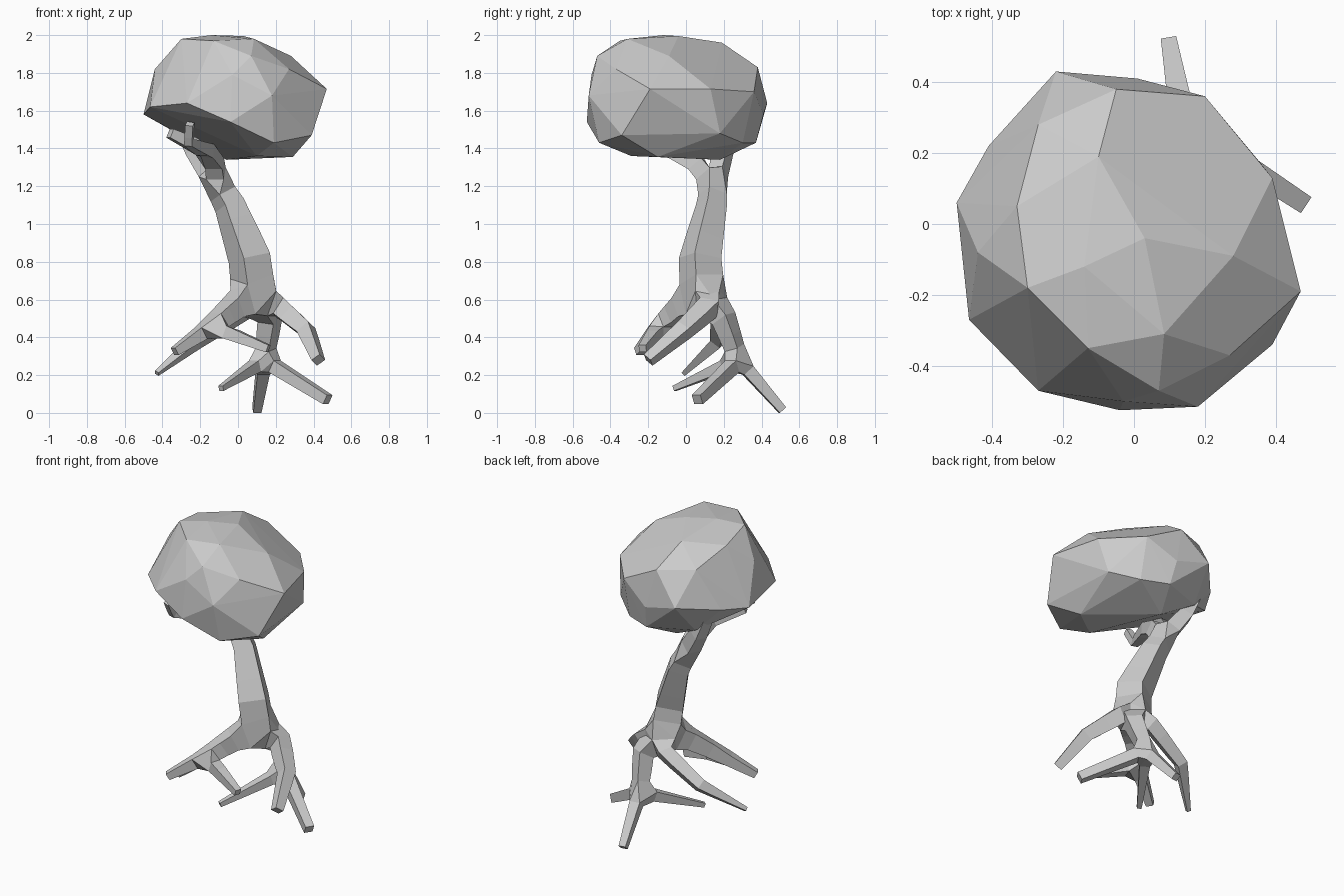
import bpy, bmesh


def make_object(name, mesh):
    ob = bpy.data.objects.new(name, mesh)
    bpy.context.collection.objects.link(ob)
    return ob


# Canopy: faceted, lopsided blob as the hull of its corner points
top = [(-.14, -.12, 2.0), (.03, -.04, 1.995), (-.3, -.18, 1.98), (-.13, -.35, 1.97),
       (.085, -.31, 1.98), (-.1, .19, 1.96), (-.33, .05, 1.94), (.07, -.47, 1.89),
       (.28, -.09, 1.89), (-.05, .38, 1.83), (-.27, .28, 1.85), (-.44, -.08, 1.82),
       (.27, -.37, 1.82), (-.03, -.5, 1.79)]
rim = [(-.22, .43, 1.64), (.2, .36, 1.70), (.39, .13, 1.715), (.47, -.19, 1.715),
       (.18, -.515, 1.68), (-.04, -.525, 1.54), (-.27, -.47, 1.64), (-.465, -.27, 1.62),
       (-.5, .06, 1.58), (-.41, .22, 1.6), (.01, .41, 1.58)]
under = [(.39, -.34, 1.47), (.19, -.46, 1.43), (.29, -.15, 1.355), (.1, -.29, 1.36),
         (-.06, .18, 1.34), (.2, .3, 1.43), (.35, .18, 1.48), (.03, .37, 1.43),
         (-.25, .26, 1.44)]
bm = bmesh.new()
for p in top + rim + under:
    bm.verts.new(p)
bmesh.ops.convex_hull(bm, input=bm.verts)
loose = [v for v in bm.verts if not v.link_faces]
bmesh.ops.delete(bm, geom=loose, context='VERTS')
bmesh.ops.recalc_face_normals(bm, faces=bm.faces)
mesh = bpy.data.meshes.new("canopy")
bm.to_mesh(mesh)
bm.free()
make_object("canopy", mesh)

# Trunk, branches and roots: one skeleton of (x, y, z, radius) with a square skin
nodes = {
    "base": (.085, .09, .62, .085), "low": (.06, .075, .82, .082),
    "mid": (-.045, .135, 1.1, .06), "fork": (-.11, .145, 1.21, .05),
    # branches
    "back1": (-.23, .2, 1.39, .04), "back2": (-.29, .21, 1.52, .035),
    "front1": (-.13, .01, 1.37, .043), "front2": (-.26, -.3, 1.43, .022),
    "twig": (-.255, -.36, 1.53, .02), "side": (-.36, -.1, 1.48, .025),
    # right root
    "a1": (.22, .12, .56, .05), "a2": (.36, -.01, .44, .04), "a3": (.425, -.2, .28, .027),
    # front root with a side shoot
    "b1": (-.02, -.02, .56, .055), "b2": (-.14, -.13, .46, .04),
    "b3": (-.335, -.25, .325, .022), "b4": (.16, -.23, .34, .02),
    # left root
    "c1": (.02, .19, .54, .042), "c2": (-.22, .17, .38, .032), "c3": (-.43, -.01, .21, .012),
    # back root splitting in three
    "d1": (.17, .2, .5, .05), "d2": (.14, .28, .28, .036), "d3": (.1, .51, .015, .022),
    "d4": (.475, .06, .07, .027), "d5": (-.09, -.06, .13, .014),
}
chains = ["base low mid fork back1 back2", "fork front1 front2 twig", "front1 side",
          "base a1 a2 a3", "base b1 b2 b3", "b2 b4", "base c1 c2 c3",
          "base d1 d2 d3", "d2 d4", "d2 d5"]
index = {k: i for i, k in enumerate(nodes)}
edges = []
for c in chains:
    ids = [index[k] for k in c.split()]
    edges += list(zip(ids, ids[1:]))
mesh = bpy.data.meshes.new("trunk_and_roots")
mesh.from_pydata([n[:3] for n in nodes.values()], edges, [])
trunk = make_object("trunk_and_roots", mesh)
skin = trunk.modifiers.new("Skin", 'SKIN')
skin.branch_smoothing = 0.0
for sv, n in zip(mesh.skin_vertices[0].data, nodes.values()):
    sv.radius = (n[3], n[3])
    sv.use_root = False
mesh.skin_vertices[0].data[0].use_root = True
